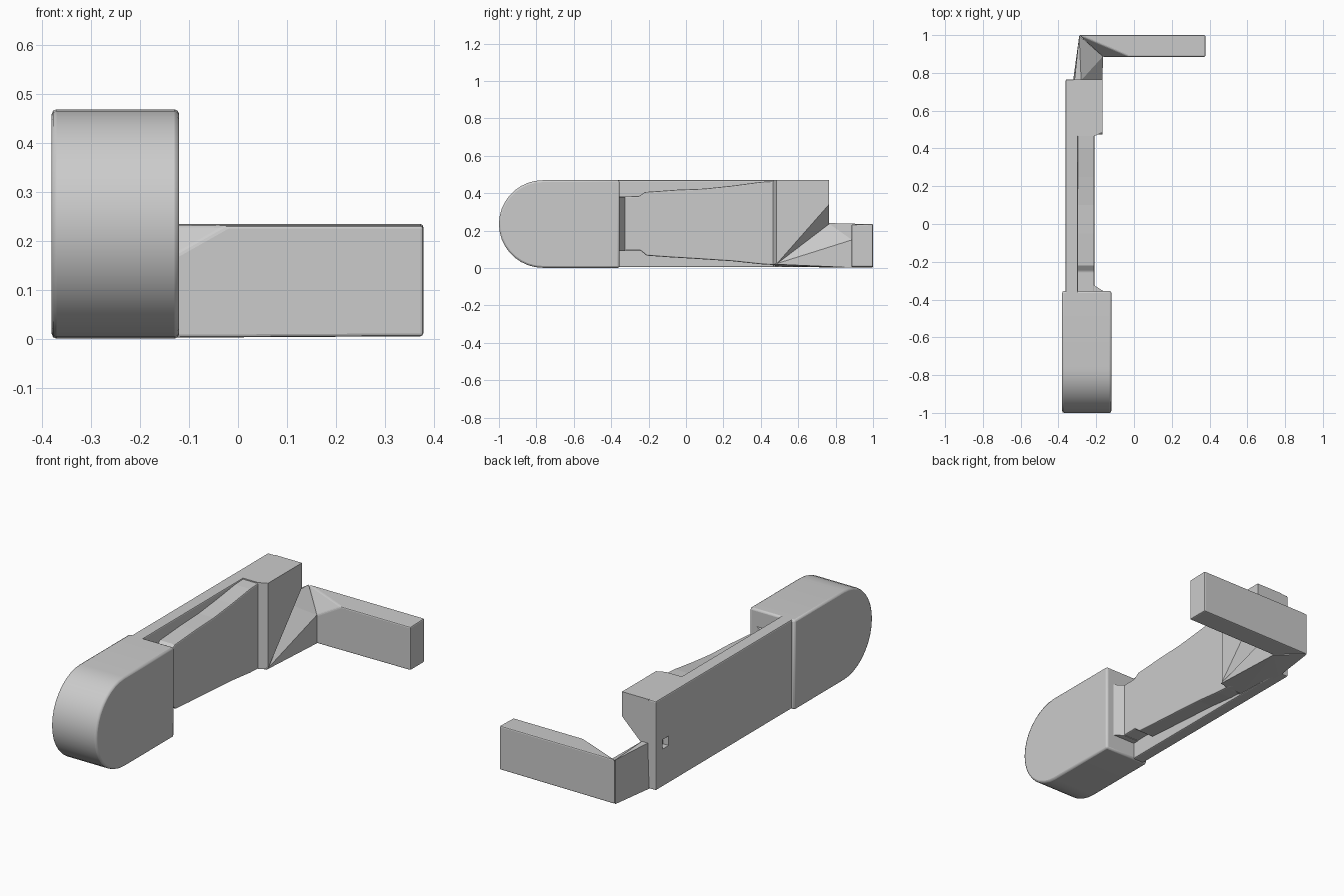
import bpy, bmesh, math

if "Cube" in bpy.data.objects:
    bpy.data.objects.remove(bpy.data.objects["Cube"])


def finish(name, bm, bevel=0.0):
    bmesh.ops.recalc_face_normals(bm, faces=bm.faces[:])
    me = bpy.data.meshes.new(name)
    bm.to_mesh(me)
    bm.free()
    ob = bpy.data.objects.new(name, me)
    bpy.context.collection.objects.link(ob)
    if bevel:
        m = ob.modifiers.new("edge_bevel", 'BEVEL')
        m.width, m.segments = bevel, 2
        m.limit_method, m.angle_limit = 'ANGLE', math.radians(35)
    return ob


def prism_x(name, profile, x0, x1, bevel=0.0):
    """Extrude a (y, z) profile from x0 to x1."""
    bm = bmesh.new()
    f = bm.faces.new([bm.verts.new((x0, y, z)) for y, z in profile])
    r = bmesh.ops.extrude_face_region(bm, geom=[f])
    for v in r["geom"]:
        if isinstance(v, bmesh.types.BMVert):
            v.co.x = x1
    return finish(name, bm, bevel)


def hull(name, points, bevel=0.0):
    """Faceted convex solid around a few corner points."""
    bm = bmesh.new()
    vs = [bm.verts.new(p) for p in points]
    r = bmesh.ops.convex_hull(bm, input=vs)
    bmesh.ops.delete(bm, geom=[v for v in bm.verts if not v.link_faces], context='VERTS')
    bmesh.ops.dissolve_limit(bm, angle_limit=0.02, verts=bm.verts[:], edges=bm.edges[:])
    return finish(name, bm, bevel)


# Rounded head at the front
N = 18
head_profile = [(-0.765 - 0.235 * math.sin(math.pi * i / N),
                 0.235 + 0.234 * math.cos(math.pi * i / N)) for i in range(N + 1)]
head_profile += [(-0.355, 0.001), (-0.355, 0.469)]
head = prism_x("rounded_head", head_profile, -0.38, -0.12, 0.01)

# Long flat side plate with a small square socket
plate = prism_x("side_plate", [(-0.40, 0.004), (0.765, 0.004), (0.765, 0.469), (-0.40, 0.469)],
                -0.362, -0.297, 0.006)
socket = prism_x("socket_cutter", [(0.66, 0.20), (0.71, 0.20), (0.71, 0.25), (0.66, 0.25)],
                 -0.40, -0.33)
socket.hide_render = True
socket.hide_viewport = True
cut = plate.modifiers.new("socket", 'BOOLEAN')
cut.object, cut.operation, cut.solver = socket, 'DIFFERENCE', 'EXACT'

# Waisted middle panel
panel_profile = [(-0.38, 0.382), (-0.25, 0.384), (-0.22, 0.406), (-0.05, 0.418), (0.10, 0.424),
                 (0.25, 0.440), (0.40, 0.460), (0.50, 0.465),
                 (0.50, 0.014), (0.40, 0.020), (0.25, 0.036), (0.05, 0.049), (-0.10, 0.058),
                 (-0.21, 0.066), (-0.245, 0.094), (-0.38, 0.092)]
prism_x("middle_panel", panel_profile, -0.31, -0.21, 0.006)

# Small wedge fillet between panel and head
hull("head_fillet", [(x, y, z) for z in (0.09, 0.38)
                     for x, y in ((-0.30, -0.36), (-0.155, -0.36), (-0.21, -0.325), (-0.30, -0.325))])

# Rear block, undercut along a diagonal
hull("rear_block", [
    (-0.166, 0.485, 0.022), (-0.166, 0.765, 0.34), (-0.166, 0.765, 0.469), (-0.166, 0.485, 0.469),
    (-0.21, 0.465, 0.018), (-0.21, 0.465, 0.469),
    (-0.32, 0.465, 0.010), (-0.32, 0.465, 0.469), (-0.32, 0.765, 0.469), (-0.31, 0.765, 0.20)])

# Tapered neck from block to arm
hull("arm_neck", [
    (-0.168, 0.475, 0.020), (-0.30, 0.475, 0.010), (-0.325, 0.74, 0.003),
    (-0.165, 0.887, 0.002), (-0.165, 0.887, 0.15), (-0.29, 0.997, 0.003),
    (-0.29, 0.997, 0.234), (-0.28, 0.76, 0.24), (-0.315, 0.76, 0.24)])

# Horizontal arm with a chamfered inner corner
hull("arm", [
    (-0.29, 1.0, 0.003), (-0.29, 1.0, 0.235), (-0.165, 0.885, 0.003), (-0.165, 0.885, 0.15),
    (-0.02, 0.885, 0.232), (0.378, 0.885, 0.006), (0.378, 0.885, 0.232),
    (0.378, 1.0, 0.006), (0.378, 1.0, 0.235)], 0.006)

# Smooth shading on the curved head only
bpy.ops.object.select_all(action='DESELECT')
head.select_set(True)
bpy.context.view_layer.objects.active = head
bpy.ops.object.shade_smooth_by_angle(angle=math.radians(25))
